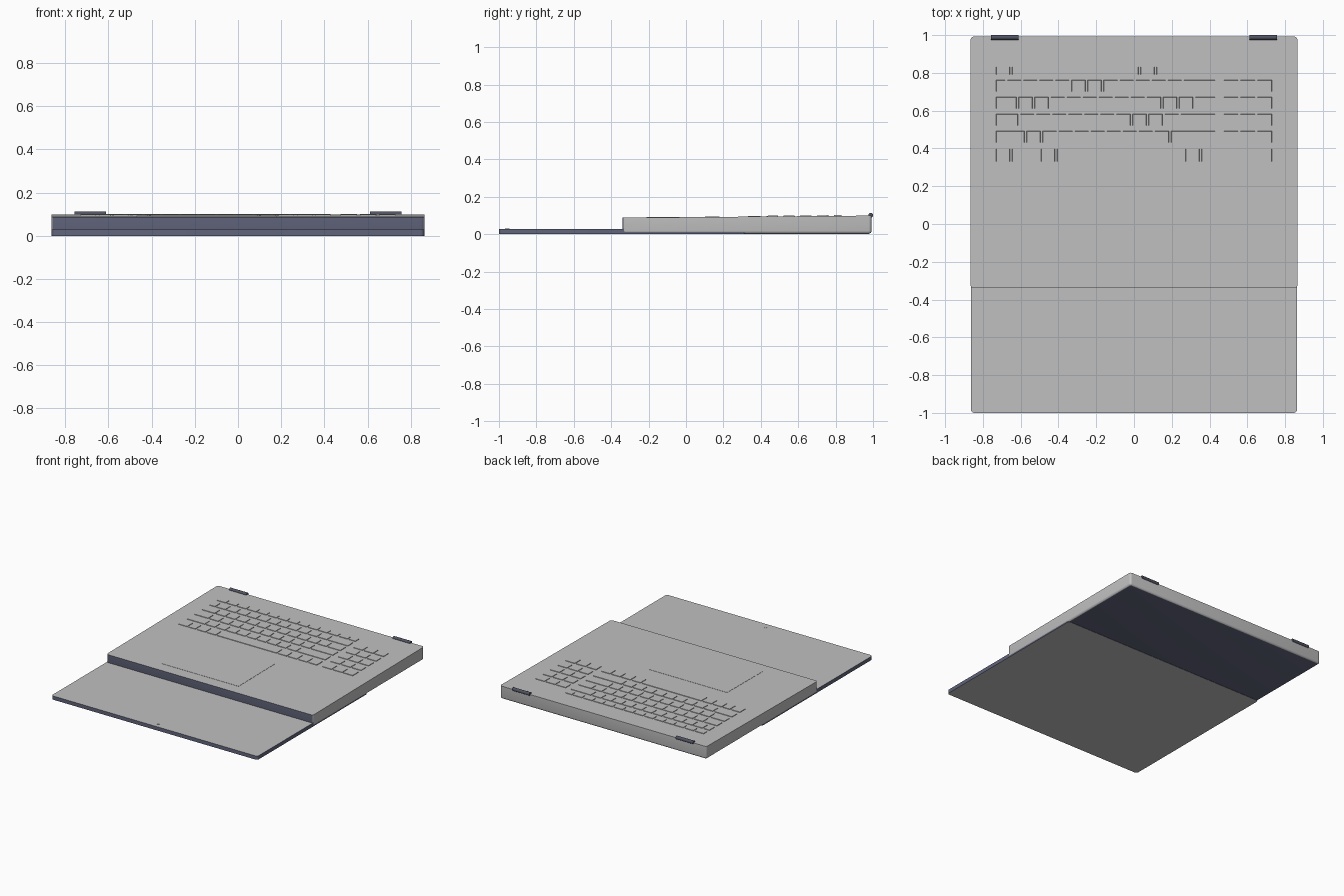
import bpy, bmesh, math

old = bpy.data.objects.get("Cube")
if old:
    bpy.data.objects.remove(old, do_unlink=True)


def material(name, rgb):
    m = bpy.data.materials.new(name)
    m.use_nodes = True
    m.diffuse_color = (*rgb, 1)
    m.node_tree.nodes["Principled BSDF"].inputs["Base Color"].default_value = (*rgb, 1)
    return m


GREY = material("light grey", (0.53, 0.53, 0.53))
NAVY = material("slate navy", (0.12, 0.13, 0.2))
DARK = material("dark hinge", (0.08, 0.085, 0.12))


def deck(y):
    """Height of the gently rising keyboard deck."""
    return 0.088 + 0.0085 * (y + 0.34)


def add_box(bm, x0, x1, y0, y1, bottom, top, inset=0.0):
    """Box whose bottom and top heights are functions of y."""
    base = [(x0, y0), (x1, y0), (x1, y1), (x0, y1)]
    cap = [(x0 + inset, y0 + inset), (x1 - inset, y0 + inset),
           (x1 - inset, y1 - inset), (x0 + inset, y1 - inset)]
    lo = [bm.verts.new((x, y, bottom(y))) for x, y in base]
    hi = [bm.verts.new((x, y, top(y))) for x, y in cap]
    bm.faces.new(lo[::-1])
    bm.faces.new(hi)
    for i in range(4):
        j = (i + 1) % 4
        bm.faces.new((lo[i], lo[j], hi[j], hi[i]))


def finish(name, bm, mats, rule=None, smooth=False):
    bm.normal_update()
    mesh = bpy.data.meshes.new(name)
    for m in mats:
        mesh.materials.append(m)
    if rule:
        for f in bm.faces:
            f.material_index = rule(f.normal)
    bm.to_mesh(mesh)
    bm.free()
    ob = bpy.data.objects.new(name, mesh)
    bpy.context.collection.objects.link(ob)
    if smooth:
        bpy.ops.object.select_all(action='DESELECT')
        ob.select_set(True)
        bpy.context.view_layer.objects.active = ob
        bpy.ops.object.shade_smooth_by_angle(angle=math.radians(35))
    return ob


def round_edges(bm, test, radius):
    edges = [e for e in bm.edges if test(e)]
    bmesh.ops.bevel(bm, geom=edges, offset=radius, segments=4,
                    profile=0.5, affect='EDGES', clamp_overlap=True)


def upright(e):
    a, b = e.verts
    return abs(a.co.z - b.co.z) > 0.02


def low(e):
    return all(v.co.z < 0.01 for v in e.verts)


# Base: grey shell with a navy front and underside, rounded below
bm = bmesh.new()
add_box(bm, -0.865, 0.865, -0.34, 0.992, lambda y: 0.002, deck)
round_edges(bm, lambda e: upright(e) or low(e), 0.016)
finish("base", bm, [GREY, NAVY],
       lambda n: 1 if n.y < -0.8 or n.z < -0.95 else 0, smooth=True)

# Lid: thin panel with grey faces and a navy rim
bm = bmesh.new()
add_box(bm, -0.863, 0.863, -1.0, 0.32, lambda y: 0.0, lambda y: 0.028)
round_edges(bm, upright, 0.018)
finish("lid", bm, [GREY, NAVY], lambda n: 0 if abs(n.z) > 0.7 else 1, smooth=True)

# Touchpad
bm = bmesh.new()
add_box(bm, -0.47, 0.18, -0.25, 0.18, lambda y: deck(y) - 0.002,
        lambda y: deck(y) + 0.0015)
finish("touchpad", bm, [GREY])

# Keyboard: rows of (front y, depth, key widths in units), filled to the block edge
PITCH, GAP, LEFT, RIGHT = 0.085, 0.012, -0.73, 0.43
rows = [
    (0.79, 0.042, [1.0] * 13),
    (0.70, 0.062, [0.7] + [1.0] * 11),
    (0.61, 0.062, [1.4] + [1.0] * 11),
    (0.52, 0.062, [1.5] + [1.0] * 10),
    (0.43, 0.062, [1.9] + [1.0] * 9),
    (0.33, 0.068, [1.0, 0.8, 1.0, 1.0, 6.0, 1.0, 1.0, 1.0]),
]
bm = bmesh.new()


def add_key(x0, x1, y0, depth):
    add_box(bm, x0, x1, y0, y0 + depth, lambda y: deck(y) - 0.002,
            lambda y: deck(y) + 0.004, inset=0.001)


for y0, depth, widths in rows:
    x = LEFT
    for w in widths:
        add_key(x, x + w * PITCH - GAP, y0, depth)
        x += w * PITCH
    if RIGHT - x > 0.04:
        add_key(x, RIGHT, y0, depth)
    # Number pad columns
    if depth > 0.05:
        for c in range(3):
            x = 0.475 + c * 0.089
            add_key(x, x + 0.077, y0, depth)
finish("keyboard_keys", bm, [GREY])


# Cylinder helper
def add_cylinder(name, mat, radius, length, location, rotation, sides):
    bpy.ops.mesh.primitive_cylinder_add(vertices=sides, radius=radius, depth=length,
                                        location=location, rotation=rotation)
    ob = bpy.context.object
    ob.name = name
    ob.data.materials.append(mat)
    bpy.ops.object.shade_smooth_by_angle(angle=math.radians(40))


# Hinge barrels at the back edge
for side, label in ((1, "left"), (-1, "right")):
    add_cylinder(label + "_hinge", DARK, 0.0125, 0.145,
                 (side * 0.685, 0.9875, 0.101), (0, math.pi / 2, 0), 20)

# Camera dot near the lid edge
add_cylinder("camera", GREY, 0.012, 0.004, (0, -0.955, 0.0275), (0, 0, 0), 20)
